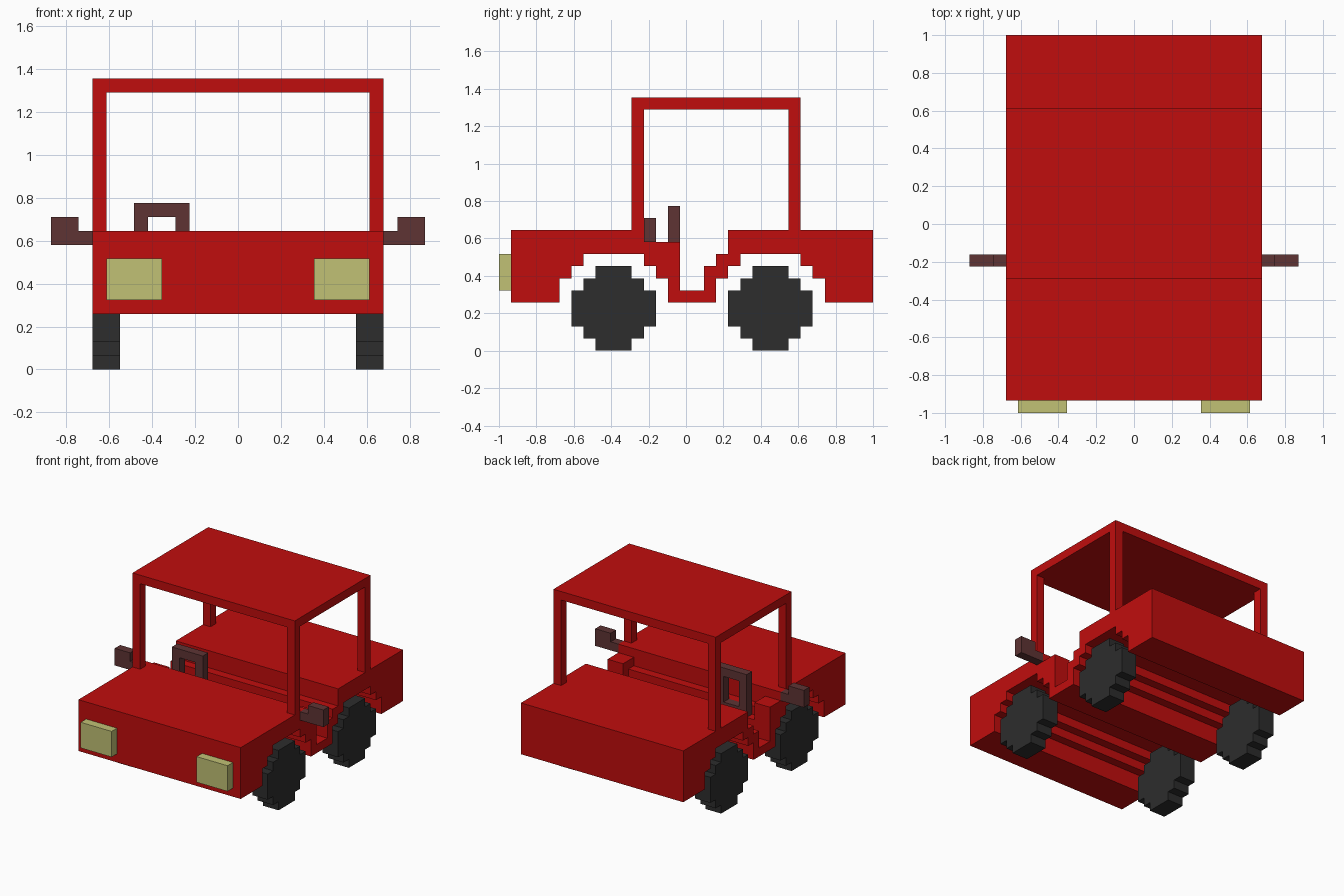
import bpy
import bmesh

if "Cube" in bpy.data.objects:
    bpy.data.objects.remove(bpy.data.objects["Cube"], do_unlink=True)

U = 2 / 31          # one block
HALF_LENGTH = 15.5  # blocks from the middle to either end


def material(name, colour):
    m = bpy.data.materials.new(name)
    m.use_nodes = True
    m.diffuse_color = (*colour, 1)
    m.node_tree.nodes["Principled BSDF"].inputs["Base Color"].default_value = (*colour, 1)
    return m


RED = material("red paint", (0.527, 0.004, 0.004))
BLACK = material("black rubber", (0.026, 0.026, 0.026))
BROWN = material("dark brown", (0.112, 0.034, 0.034))
CREAM = material("pale yellow", (0.533, 0.533, 0.178))


def finish(name, bm, mat):
    bmesh.ops.recalc_face_normals(bm, faces=bm.faces)
    mesh = bpy.data.meshes.new(name)
    bm.to_mesh(mesh)
    bm.free()
    mesh.materials.append(mat)
    obj = bpy.data.objects.new(name, mesh)
    bpy.context.collection.objects.link(obj)
    return obj


def extrude_side(name, outline, x0, x1, mat):
    """Extrude a (distance from nose, height) outline across the width, in blocks."""
    bm = bmesh.new()
    face = bm.faces.new([bm.verts.new((x0 * U, (j - HALF_LENGTH) * U, z * U))
                         for j, z in outline])
    new = bmesh.ops.extrude_face_region(bm, geom=[face])["geom"]
    verts = [g for g in new if isinstance(g, bmesh.types.BMVert)]
    bmesh.ops.translate(bm, verts=verts, vec=((x1 - x0) * U, 0, 0))
    return finish(name, bm, mat)


def box(name, x0, x1, j0, j1, z0, z1, mat):
    return extrude_side(name, [(j0, z0), (j1, z0), (j1, z1), (j0, z1)], x0, x1, mat)


def arch(start):
    """Stepped wheel arch, nine blocks long."""
    steps = [(0, 4), (0, 6), (1, 6), (1, 7), (2, 7), (2, 8)]
    left = [(start + j, z) for j, z in steps]
    right = [(start + 9 - j, z) for j, z in reversed(steps)]
    return left + right


# Body: hood, stepped footwell and rear deck in one side profile
footwell = [(19, 10), (19, 8), (18, 8), (18, 7), (17, 7), (17, 5),
            (15, 5), (15, 7), (14, 7), (14, 8), (13, 8), (13, 10)]
body = [(1, 4)] + arch(5) + arch(18) + [(31, 4), (31, 10)] + footwell + [(1, 10)]
extrude_side("body", body, -10.5, 10.5, RED)

# Roof
box("roof", -10.5, 10.5, 11, 25, 20, 21, RED)

# Stepped tyre outline, seven blocks across
tyre = [(2, 0), (5, 0), (5, 1), (6, 1), (6, 2), (7, 2), (7, 5), (6, 5), (6, 6), (5, 6),
        (5, 7), (2, 7), (2, 6), (1, 6), (1, 5), (0, 5), (0, 2), (1, 2), (1, 1), (2, 1)]
cheek = [(13, 8), (14, 8), (14, 7), (15, 7), (15, 9), (13, 9)]

for side, s in (("left", 1), ("right", -1)):
    # Tyres and roof posts
    for end, tyre_start, post_start in (("front", 6, 11), ("rear", 19, 24)):
        extrude_side(f"{end}_{side}_tyre", [(tyre_start + j, z) for j, z in tyre],
                     s * 8.5, s * 10.5, BLACK)
        box(f"{end}_{side}_roof_post", s * 9.5, s * 10.5,
            post_start, post_start + 1, 10, 20, RED)
    # Raised body corner behind the hood
    extrude_side(f"{side}_cowl_corner", cheek, s * 8.5, s * 10.5, RED)
    # Headlight
    box(f"{side}_headlight", s * 5.5, s * 9.5, 0, 1, 5, 8, CREAM)
    # Mirror and its arm
    box(f"{side}_mirror_arm", s * 10.5, s * 11.5, 12, 13, 9, 10, BROWN)
    box(f"{side}_mirror", s * 11.5, s * 13.5, 12, 13, 9, 11, BROWN)

# Steering wheel: rectangular frame standing on the footwell step
box("steering_wheel_top", -7.5, -3.5, 14, 15, 11, 12, BROWN)
box("steering_wheel_bottom", -7.5, -3.5, 14, 15, 7, 8, BROWN)
for side, x in (("right", -7.5), ("left", -4.5)):
    box(f"steering_wheel_{side}_rim", x, x + 1, 14, 15, 8, 11, BROWN)
